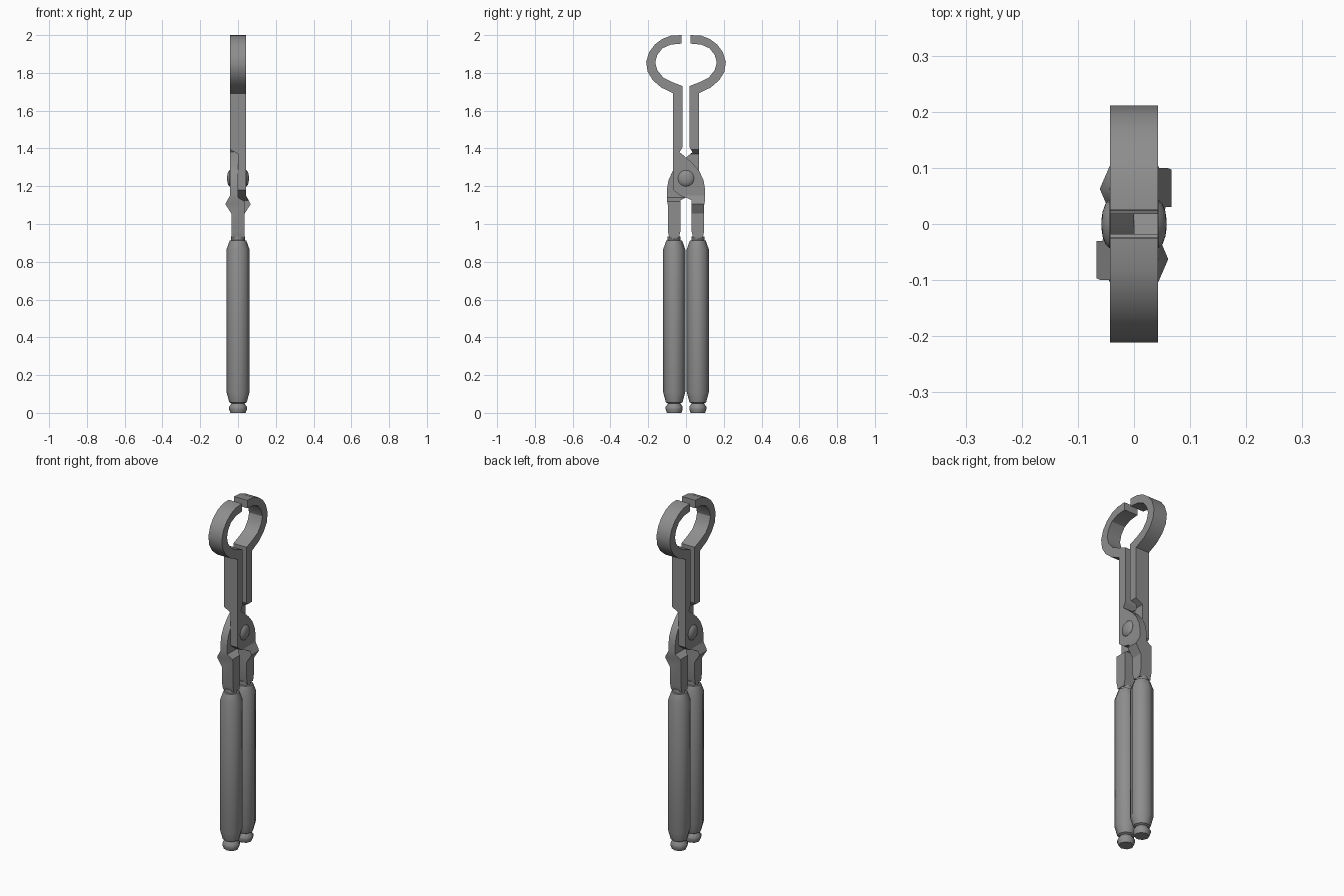
import bpy, bmesh, math

if "Cube" in bpy.data.objects:
    bpy.data.objects.remove(bpy.data.objects["Cube"])

steel = bpy.data.materials.new("dark_steel")
steel.diffuse_color = (.27, .27, .27, 1)
steel.use_nodes = True
steel.node_tree.nodes["Principled BSDF"].inputs["Base Color"].default_value = steel.diffuse_color

def finish(name, bm):
    bmesh.ops.recalc_face_normals(bm, faces=bm.faces)
    me = bpy.data.meshes.new(name)
    bm.to_mesh(me)
    bm.free()
    me.materials.append(steel)
    ob = bpy.data.objects.new(name, me)
    bpy.context.collection.objects.link(ob)
    return ob

def prism(name, pts, to3d, depth):
    # Closed 2D outline swept symmetrically along the remaining axis
    bm = bmesh.new()
    a = [bm.verts.new(to3d(u, v, -depth)) for u, v in pts]
    b = [bm.verts.new(to3d(u, v, depth)) for u, v in pts]
    n = len(pts)
    bm.faces.new(a)
    bm.faces.new(b[::-1])
    for i in range(n):
        j = (i + 1) % n
        bm.faces.new((a[i], b[i], b[j], a[j]))
    return finish(name, bm)

def lathe(name, profile, sides, y=0, squash=1):
    # Turned part about a vertical axis
    bm = bmesh.new()
    angles = [2 * math.pi * k / sides for k in range(sides)]
    rings = [[bm.verts.new((r * math.cos(t), y + r * squash * math.sin(t), z)) for t in angles]
             for r, z in profile]
    for p, q in zip(rings, rings[1:]):
        for k in range(sides):
            m = (k + 1) % sides
            bm.faces.new((p[k], p[m], q[m], q[k]))
    bm.faces.new(rings[0][::-1])
    bm.faces.new(rings[-1])
    return finish(name, bm)

def smooth(ob, deg):
    bpy.ops.object.select_all(action='DESELECT')
    ob.select_set(True)
    bpy.context.view_layer.objects.active = ob
    bpy.ops.object.shade_smooth_by_angle(angle=math.radians(deg))

# Side outline of one lever: curved jaw, shank, pivot plate, handle tang
jaw_outer = [(-.025, 2.0), (-.08, 1.997), (-.125, 1.98), (-.165, 1.95), (-.195, 1.91), (-.211, 1.858),
             (-.203, 1.805), (-.175, 1.76), (-.13, 1.722), (-.068, 1.692)]
pivot_low = [(-.068, 1.18), (-.03, 1.15), (0, 1.14), (.03, 1.125)]
tang = [(.03, .96), (.038, .925), (.088, .925), (.096, .96), (.096, 1.1)]
pivot_high = [(.1, 1.12), (.1, 1.19), (.092, 1.235), (.07, 1.28), (.035, 1.322), (0, 1.352)]
notch = [(-.034, 1.38), (-.018, 1.408)]
jaw_inner = [(-.018, 1.73), (-.07, 1.75), (-.12, 1.775), (-.152, 1.815), (-.163, 1.855),
             (-.152, 1.895), (-.125, 1.93), (-.08, 1.95), (-.024, 1.955)]
side = jaw_outer + pivot_low + tang + pivot_high + notch + jaw_inner
lever = prism("lever_left_jaw", side, lambda u, v, d: (d, u, v), .1)

# Front outline: full-width jaw, half-thickness pivot plate, spiked shoulder
front = [(-.043, 2.1), (-.043, 1.395), (0, 1.37), (0, 1.14), (-.035, 1.12), (-.035, .8),
         (.035, .8), (.035, 1.055), (.067, 1.105), (.043, 1.15), (.043, 2.1)]
cutter = prism("front_cutter", front, lambda u, v, d: (u, d, v), .3)
cutter.hide_render = True
mod = lever.modifiers.new("shape", 'BOOLEAN')
mod.operation = 'INTERSECT'
mod.solver = 'EXACT'
mod.object = cutter
bpy.context.view_layer.objects.active = lever
bpy.ops.object.modifier_apply(modifier=mod.name)
bpy.data.objects.remove(cutter)
smooth(lever, 28)

# Octagonal grip with end knob and collar
grip = lathe("grip_right", [(.04, 0), (.047, .018), (.047, .032), (.034, .05), (.046, .056),
                            (.061, .11), (.061, .865), (.044, .912), (.036, .914),
                            (.036, .935)], 8, .0625, .96)
smooth(grip, 46)

# Second half is the first turned half a revolution
for ob, name in ((lever, "lever_right_jaw"), (grip, "grip_left")):
    twin = ob.copy()
    twin.data = ob.data.copy()
    twin.name = name
    twin.rotation_euler.z = math.pi
    bpy.context.collection.objects.link(twin)

# Domed rivet through the pivot
dome = [(.043, .044), (.036, .051), (.022, .056), (.008, .058)]
rivet = lathe("pivot_rivet", [(r, -z) for r, z in dome[::-1]] + dome, 16)
rivet.rotation_euler.y = math.pi / 2
rivet.location.z = 1.242
smooth(rivet, 40)
